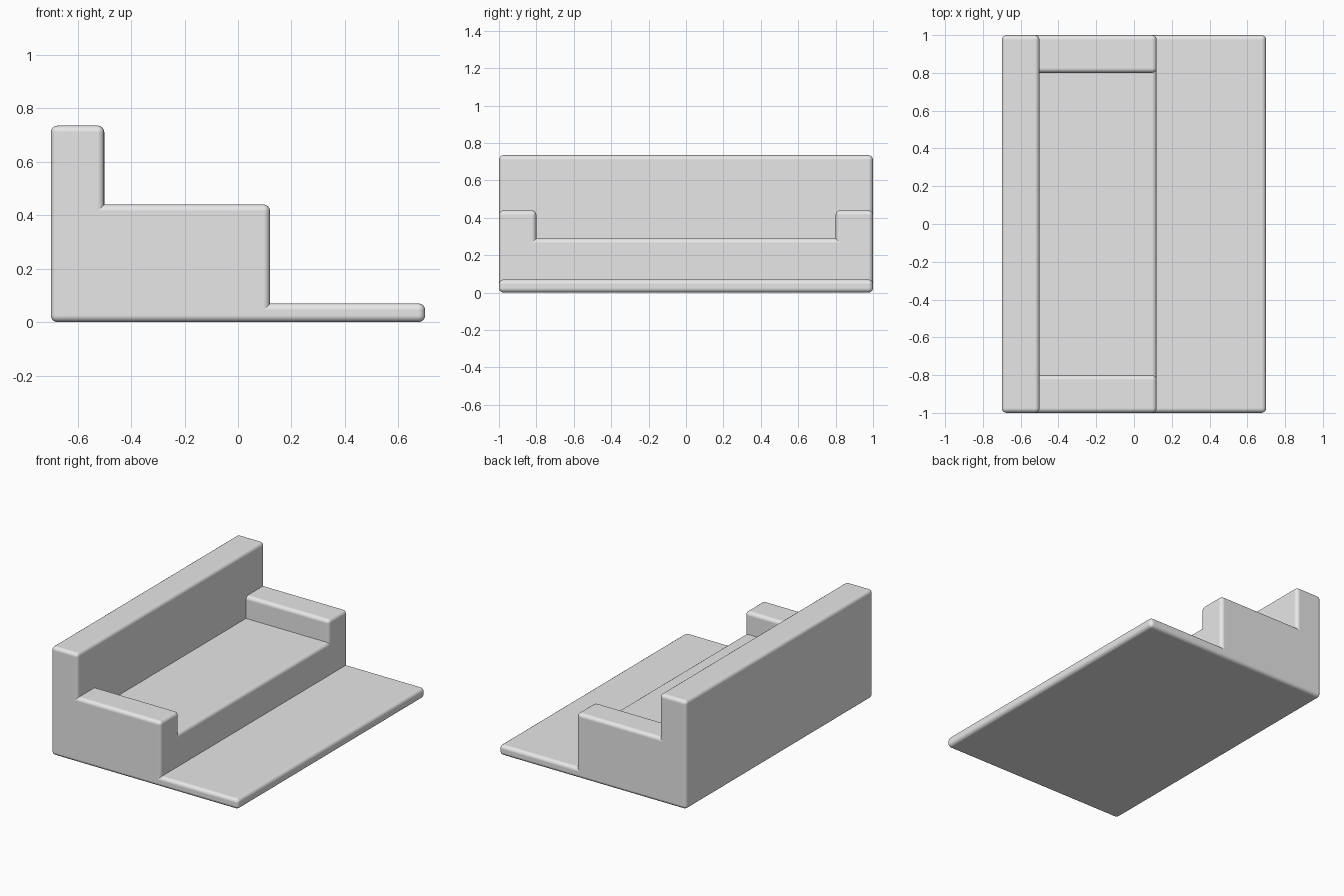
import bpy

default = bpy.data.objects.get("Cube")
if default:
    bpy.data.objects.remove(default, do_unlink=True)

# Single plain material
grey = bpy.data.materials.new("light_grey")
grey.use_nodes = True
colour = (0.8, 0.8, 0.8, 1)
grey.diffuse_color = colour
for node in grey.node_tree.nodes:
    if node.type == 'BSDF_PRINCIPLED':
        node.inputs["Base Color"].default_value = colour

BACK_X = -0.7      # rear plane shared by every block
BEVEL = 0.025


def rounded_block(name, front_x, y0, y1, top):
    """Soft-edged block from the rear plane and the floor to the given limits."""
    centre = ((BACK_X + front_x) / 2, (y0 + y1) / 2, top / 2)
    bpy.ops.mesh.primitive_cube_add(size=1, location=centre)
    block = bpy.context.object
    block.name = block.data.name = name
    block.scale = (front_x - BACK_X, y1 - y0, top)
    bpy.ops.object.transform_apply(location=False, rotation=False, scale=True)
    bpy.ops.object.shade_smooth_by_angle()
    block.data.materials.append(grey)
    bevel = block.modifiers.new("soft_edges", 'BEVEL')
    bevel.width = BEVEL
    bevel.segments = 4
    bevel.harden_normals = True
    return block


# Floor slab, seat and backrest span the full length
rounded_block("floor_slab", 0.7, -1, 1, 0.07)
rounded_block("seat", 0.12, -1, 1, 0.29)
rounded_block("backrest", -0.5, -1, 1, 0.735)

# Armrests at both ends
rounded_block("front_armrest", 0.12, -1, -0.8, 0.44)
rounded_block("rear_armrest", 0.12, 0.8, 1, 0.44)
